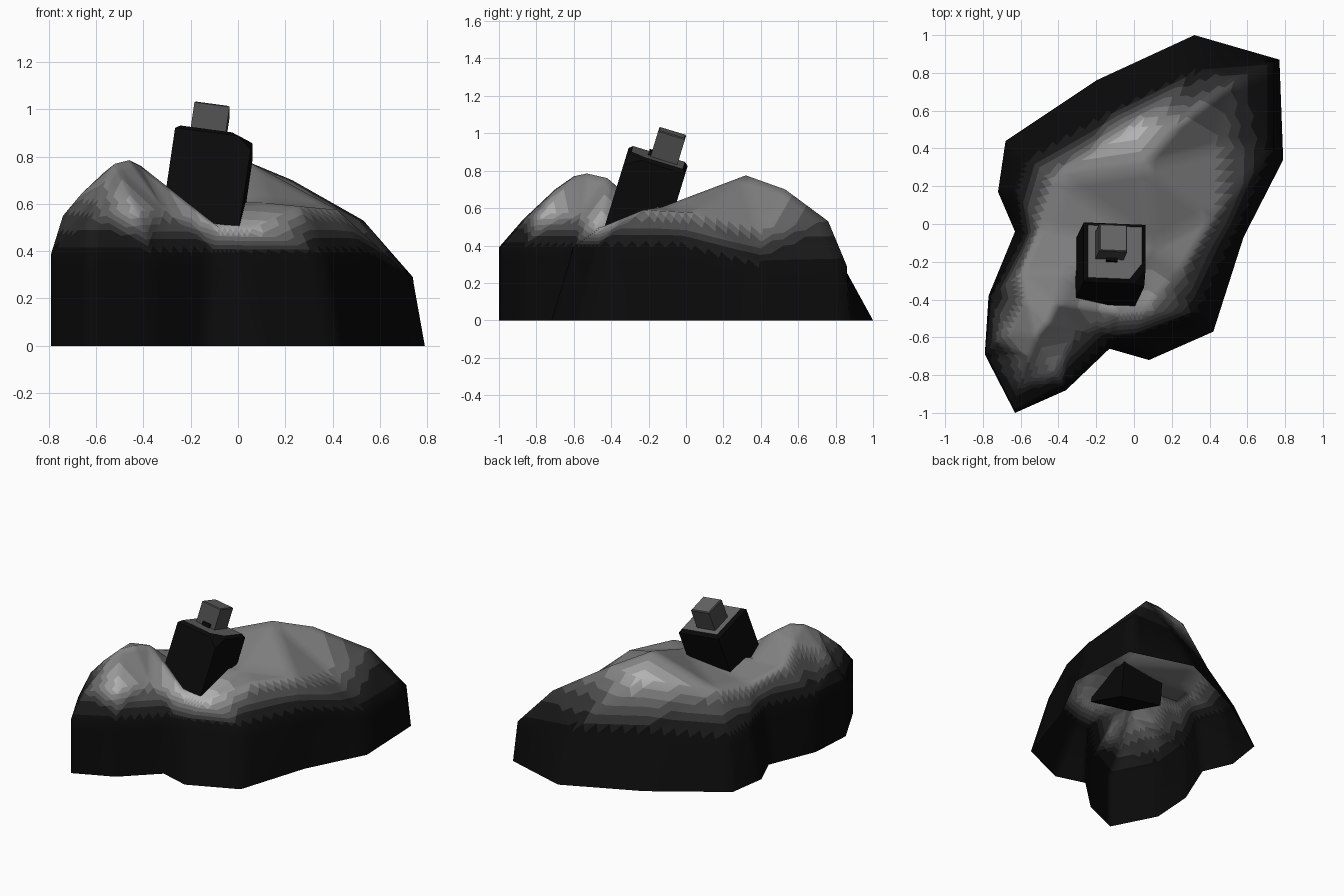
import bpy, bmesh
from math import radians
from mathutils import Vector, Matrix
from mathutils.geometry import delaunay_2d_cdt

if "Cube" in bpy.data.objects:
    bpy.data.objects.remove(bpy.data.objects["Cube"])

# Grey ramp from black rock to pale worn tops
LEVELS = 9
ramp = []
for k in range(LEVELS):
    m = bpy.data.materials.new(f"grey_{k}")
    g = .003 + .6 * (k / (LEVELS - 1)) ** 2.2
    m.diffuse_color = (g, g, g, 1)
    m.use_nodes = True
    m.node_tree.nodes["Principled BSDF"].inputs["Base Color"].default_value = m.diffuse_color
    ramp.append(m)


def finish(bm, name, smooth):
    me = bpy.data.meshes.new(name)
    bm.to_mesh(me)
    bm.free()
    for m in ramp:
        me.materials.append(m)
    me.polygons.foreach_set("use_smooth", [smooth] * len(me.polygons))
    ob = bpy.data.objects.new(name, me)
    bpy.context.collection.objects.link(ob)
    return ob


def level(t):
    return max(0, min(LEVELS - 1, round(t * (LEVELS - 1))))


# Rock: ground outline, then the shoulder ring above it
base = [(.32, 1), (.77, .87), (.79, .34), (.58, -.07), (.42, -.57), (.08, -.72),
        (-.13, -.66), (-.36, -.88), (-.63, -1), (-.79, -.69), (-.77, -.38),
        (-.63, -.04), (-.72, .17), (-.68, .44), (-.2, .76)]
shoulder = [(.33, .83, .31), (.74, .86, .29), (.74, .39, .28), (.55, -.04, .39), (.35, -.47, .39),
            (0, -.60, .39), (-.11, -.61, .39), (-.37, -.86, .39), (-.63, -1, .39),
            (-.79, -.69, .39), (-.76, -.38, .39), (-.59, -.06, .39), (-.63, .18, .36),
            (-.58, .35, .31), (-.14, .60, .33)]
# Main ridge with its side ledges, then the small knob
ridge = [(.05, .32, .775), (.23, .53, .70), (.53, .76, .53), (.43, .41, .49), (.42, .04, .575),
         (.26, -.23, .59), (.11, -.13, .605), (0, .51, .66), (-.42, .25, .59), (-.5, -.02, .55),
         (.06, -.46, .495), (-.08, -.47, .50)]
knob = [(-.46, -.53, .785), (-.41, -.42, .76), (-.52, -.60, .77), (-.57, -.41, .73), (-.60, -.26, .62),
        (-.36, -.26, .61), (-.31, -.56, .575), (-.66, -.58, .645), (-.56, -.70, .70), (-.43, -.76, .57),
        (-.74, -.62, .55), (-.62, -.87, .54)]
pale = {22, 25, 26, 36}
dim = {17, 37, 38}

n = len(base)
top = shoulder + ridge + knob
edges = [(i, (i + 1) % n) for i in range(n)]
edges += [(n, n + 1), (n + 1, n + 2), (n, n + 6)]
pts, _, tris, orig, _, _ = delaunay_2d_cdt([Vector(p[:2]) for p in top], edges, [], 1, 1e-5)

bm = bmesh.new()
tone = bm.verts.layers.float.new("tone")
crown, ring = [], {}
for p, o in zip(pts, orig):
    v = bm.verts.new((p.x, p.y, top[o[0]][2]))
    i = o[0]
    v[tone] = 0 if i < n else .9 if i in pale else .3 if i in dim else .6
    crown.append(v)
    ring[i] = v
foot = [bm.verts.new((x, y, 0)) for x, y in base]
for t in tris:
    bm.faces.new([crown[i] for i in t])
for i in range(n):
    j = (i + 1) % n
    bm.faces.new((foot[i], foot[j], ring[j], ring[i]))
bmesh.ops.recalc_face_normals(bm, faces=bm.faces)
if sum(f.normal.z for f in bm.faces) < 0:
    bmesh.ops.reverse_faces(bm, faces=bm.faces)
# Fine facets let the pale tops fade into the black sides
bmesh.ops.subdivide_edges(bm, edges=bm.edges, cuts=5, use_grid_fill=True)
for f in bm.faces:
    f.material_index = level(sum(v[tone] for v in f.verts) / len(f.verts))
finish(bm, "rock", True)

# Tilted frame of the half-buried bottle, origin at the middle of its top
tilt = (Matrix.Translation((-.10, -.15, .87)) @ Matrix.Rotation(radians(-17), 4, 'X')
        @ Matrix.Rotation(radians(8), 4, 'Y'))


def block(name, size, centre, bevel, side, upper, chip=False):
    bm = bmesh.new()
    bmesh.ops.create_cube(bm, size=1)
    bmesh.ops.scale(bm, vec=size, verts=bm.verts)
    bmesh.ops.translate(bm, vec=centre, verts=bm.verts)
    if chip:
        # Knocked-off front right corner
        cut = bmesh.ops.bisect_plane(bm, geom=bm.verts[:] + bm.edges[:] + bm.faces[:],
                                     plane_co=(.165, -.165, -.07), plane_no=(.8, -.6, .9),
                                     clear_outer=True)
        rim = [e for e in cut["geom_cut"] if isinstance(e, bmesh.types.BMEdge)]
        bmesh.ops.contextual_create(bm, geom=rim)
    if bevel:
        rim = [e for e in bm.edges if all(v.co.z > centre[2] + size[2] * .49 for v in e.verts)]
        bmesh.ops.bevel(bm, geom=rim, offset=bevel, segments=1, affect='EDGES')
    bmesh.ops.recalc_face_normals(bm, faces=bm.faces)
    for f in bm.faces:
        f.material_index = level(upper if f.normal.z > .95 else side)
    bm.transform(tilt)
    return finish(bm, name, False)


# Bottle body, stopper and small tab at the foot of the stopper
block("bottle_body", (.33, .33, .44), (0, 0, -.22), .02, 0, .5, True)
block("stopper", (.15, .15, .175), (-.03, .035, .06), .006, .35, .5)
block("stopper_tab", (.06, .03, .03), (-.02, -.04, .01), 0, 0, 0)
